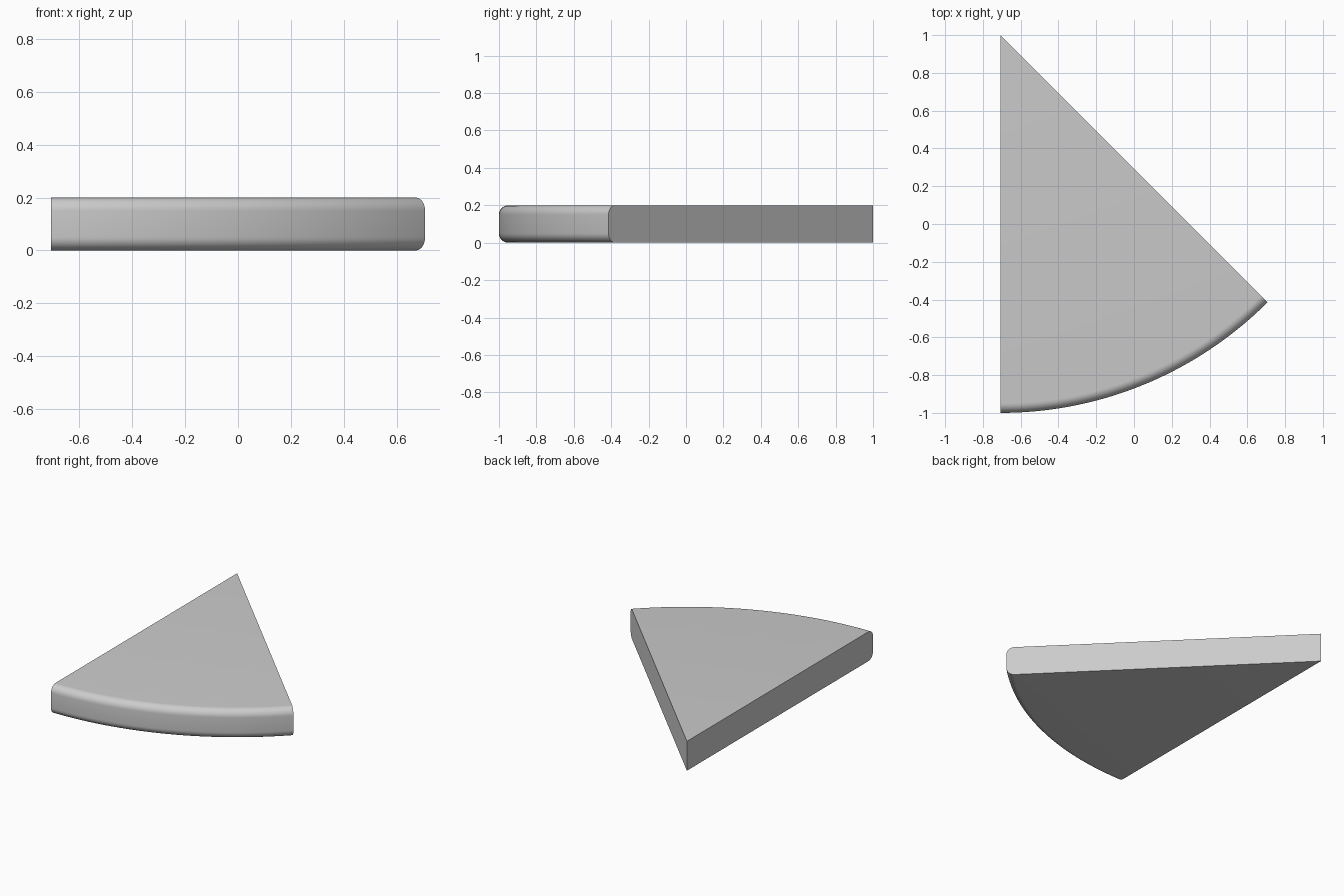
import bpy, bmesh
from math import pi, sin, cos, radians

if "Cube" in bpy.data.objects:
    bpy.data.objects.remove(bpy.data.objects["Cube"])

RADIUS, HEIGHT, ROUND = 2.0, 0.2, 0.05
APEX_X, APEX_Y = -0.7071, 1.0
STEPS, ROUND_STEPS = 48, 8

# Rim cross-section (distance from apex, height), bottom to top
profile = []
for start, zc in ((-pi / 2, ROUND), (0, HEIGHT - ROUND)):
    for i in range(ROUND_STEPS + 1):
        a = start + pi / 2 * i / ROUND_STEPS
        profile.append((RADIUS - ROUND + ROUND * cos(a), zc + ROUND * sin(a)))

bm = bmesh.new()
apex_low = bm.verts.new((APEX_X, APEX_Y, 0))
apex_high = bm.verts.new((APEX_X, APEX_Y, HEIGHT))

# Sweep the cross-section through the 45 degree sector
rings = []
for s in range(STEPS + 1):
    a = radians(-90 + 45 * s / STEPS)
    rings.append([bm.verts.new((APEX_X + r * cos(a), APEX_Y + r * sin(a), z))
                  for r, z in profile])

# Rounded outer rim
for left, right in zip(rings, rings[1:]):
    for j in range(len(profile) - 1):
        bm.faces.new((left[j], right[j], right[j + 1], left[j + 1]))

# Flat top, bottom and the two straight cut sides
bm.faces.new([apex_high] + [ring[-1] for ring in rings])
bm.faces.new([apex_low] + [ring[0] for ring in reversed(rings)])
bm.faces.new([apex_low] + rings[0] + [apex_high])
bm.faces.new([apex_high] + rings[-1][::-1] + [apex_low])
bmesh.ops.recalc_face_normals(bm, faces=bm.faces)

mesh = bpy.data.meshes.new("wedge_slab")
bm.to_mesh(mesh)
bm.free()
slab = bpy.data.objects.new("wedge_slab", mesh)
bpy.context.collection.objects.link(slab)

# Smooth rim, sharp cut edges
bpy.context.view_layer.objects.active = slab
slab.select_set(True)
bpy.ops.object.shade_smooth_by_angle(angle=radians(30))
